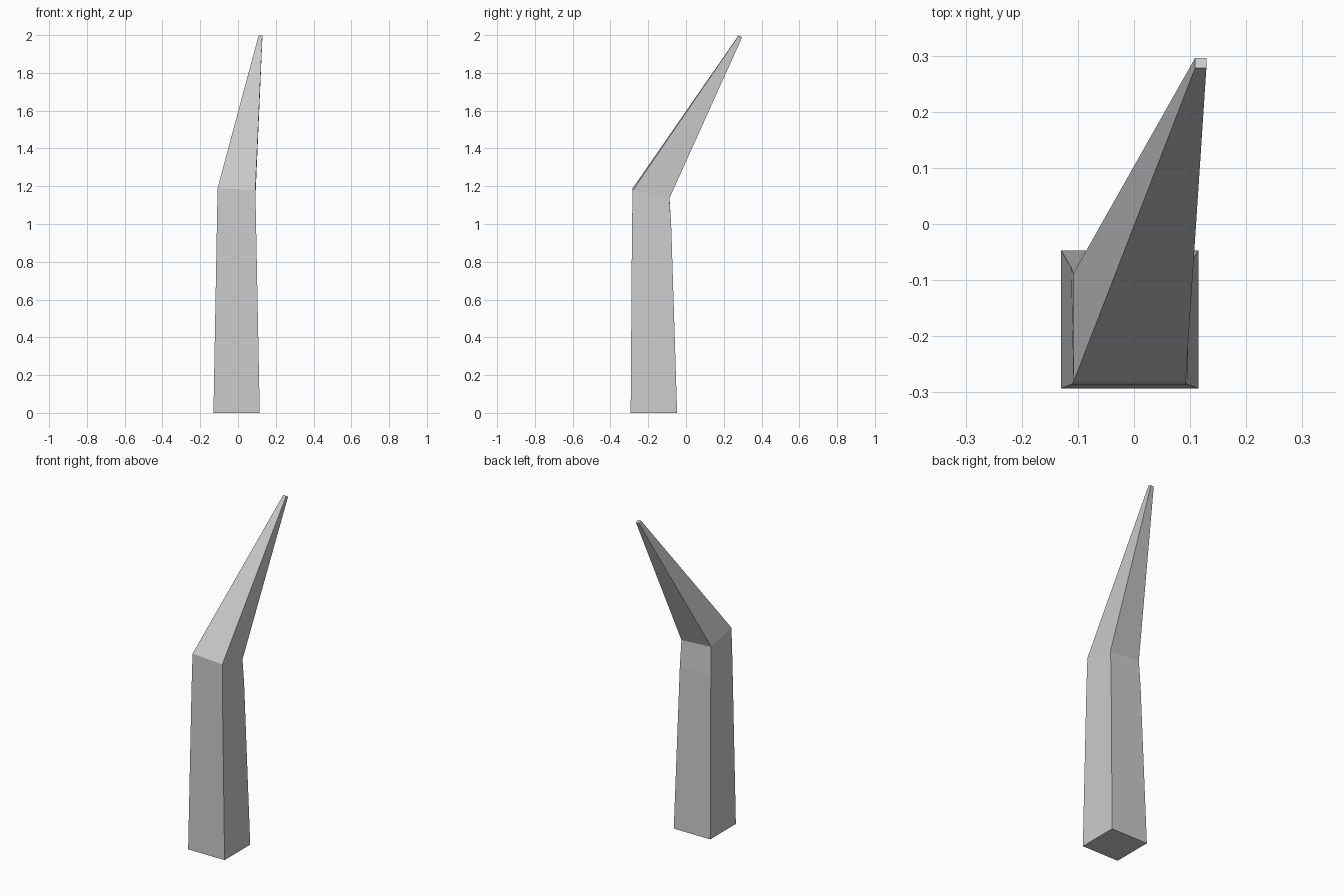
import bpy, bmesh

if "Cube" in bpy.data.objects:
    bpy.data.objects.remove(bpy.data.objects["Cube"])

# Square cross-sections up the horn: x range, y range, mean z, z slope along x, z slope along y
sections = [
    ((-0.130, 0.115), (-0.293, -0.047), 0.000, 0.00, 0.00),   # base
    ((-0.112, 0.096), (-0.286, -0.078), 0.980, 0.00, 0.00),   # top of straight shaft
    ((-0.108, 0.092), (-0.282, -0.088), 1.163, -0.06, -0.22), # tilted elbow
    ((0.109, 0.129), (0.278, 0.296), 1.992, -0.06, -0.60),    # small blunt tip
]

bm = bmesh.new()
rings = []
for (x0, x1), (y0, y1), z, sx, sy in sections:
    cx, cy = (x0 + x1) / 2, (y0 + y1) / 2
    rings.append([bm.verts.new((x, y, z + sx * (x - cx) + sy * (y - cy)))
                  for x, y in ((x0, y0), (x1, y0), (x1, y1), (x0, y1))])

# Side walls between neighbouring sections, then end caps
for a, b in zip(rings, rings[1:]):
    for i in range(4):
        j = (i + 1) % 4
        bm.faces.new((a[i], a[j], b[j], b[i]))
bm.faces.new(rings[0][::-1])
bm.faces.new(rings[-1])
bmesh.ops.recalc_face_normals(bm, faces=bm.faces)

mesh = bpy.data.meshes.new("bent_spike")
bm.to_mesh(mesh)
bm.free()
bpy.context.collection.objects.link(bpy.data.objects.new("bent_spike", mesh))
